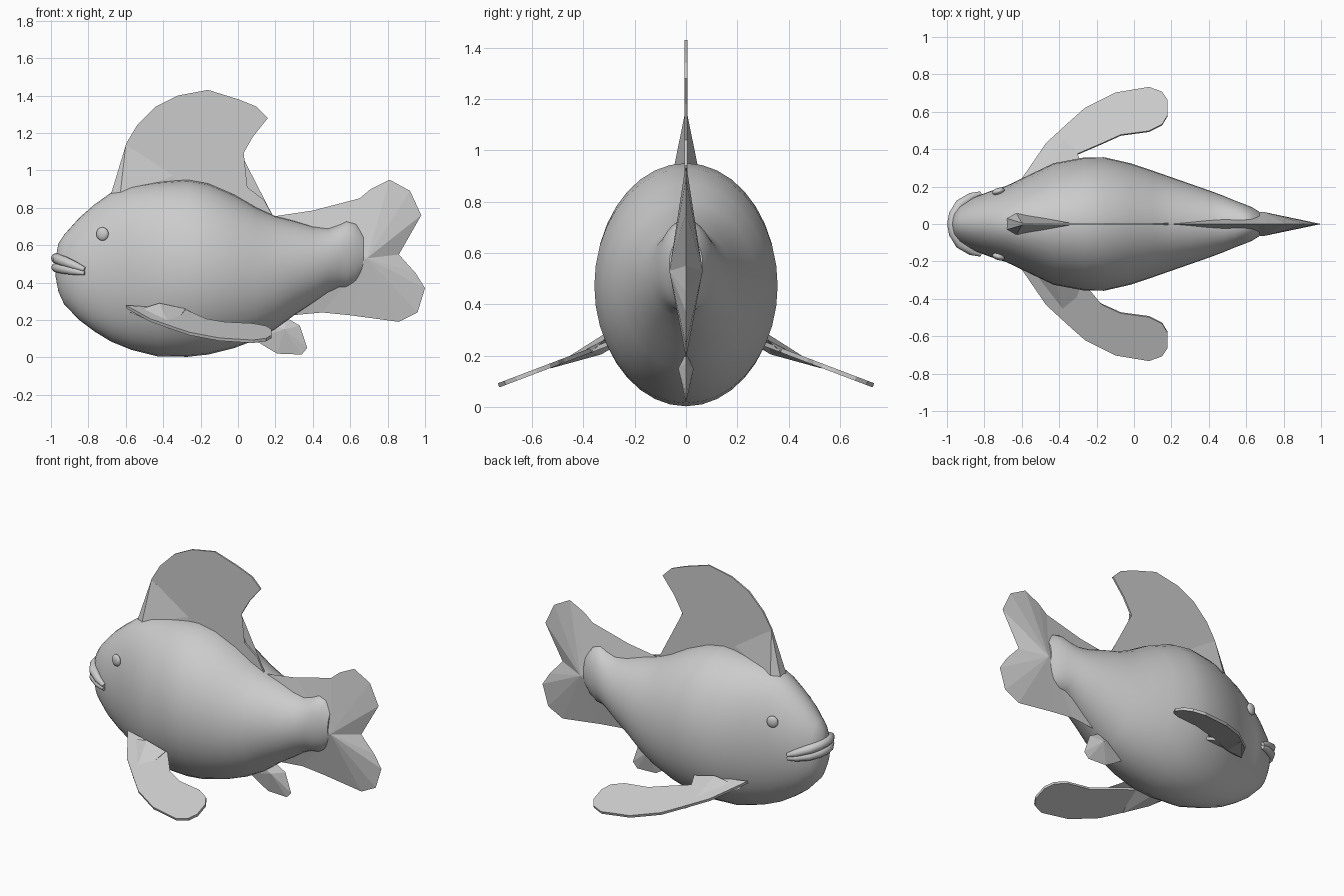
import bpy, bmesh, math
from mathutils import Vector

if "Cube" in bpy.data.objects:
    bpy.data.objects.remove(bpy.data.objects["Cube"])


def finish(name, bm, smooth=False):
    bmesh.ops.recalc_face_normals(bm, faces=bm.faces[:])
    me = bpy.data.meshes.new(name)
    bm.to_mesh(me)
    bm.free()
    for p in me.polygons:
        p.use_smooth = smooth
    ob = bpy.data.objects.new(name, me)
    bpy.context.collection.objects.link(ob)
    return ob


def slab(name, pts, offset):
    """Thin flat plate: 3D outline thickened by +-offset."""
    bm = bmesh.new()
    off = Vector(offset)
    a = [bm.verts.new(Vector(p) + off) for p in pts]
    b = [bm.verts.new(Vector(p) - off) for p in pts]
    n = len(pts)
    caps = [bm.faces.new(a), bm.faces.new(b[::-1])]
    for i in range(n):
        j = (i + 1) % n
        bm.faces.new((a[i], b[i], b[j], a[j]))
    bmesh.ops.triangulate(bm, faces=caps)
    return finish(name, bm)


def ridged_fin(name, outline, centre, half):
    """Fin with a knife edge in the y=0 plane, swelling to a ridge point each side."""
    bm = bmesh.new()
    ring = [bm.verts.new((x, 0, z)) for x, z in outline]
    for s in (1, -1):
        c = bm.verts.new((centre[0], s * half, centre[1]))
        for i in range(len(ring)):
            bm.faces.new((ring[i], ring[(i + 1) % len(ring)], c))
    return finish(name, bm)


def hull(name, pts):
    bm = bmesh.new()
    for p in pts:
        bm.verts.new(p)
    bmesh.ops.convex_hull(bm, input=bm.verts[:])
    return finish(name, bm)


# Body: elliptical rings (x, bottom z, top z, half width)
stations = [
    (-.975, .43, .53, .025), (-.96, .35, .61, .065), (-.93, .285, .655, .10),
    (-.85, .20, .745, .145), (-.77, .14, .815, .175), (-.68, .085, .88, .205),
    (-.57, .04, .915, .258), (-.43, .005, .938, .325), (-.27, .003, .95, .355),
    (-.16, .015, .93, .357), (-.02, .05, .87, .325), (.10, .095, .80, .285),
    (.20, .15, .755, .25), (.30, .225, .73, .215), (.40, .29, .70, .18),
    (.48, .345, .69, .15), (.54, .37, .71, .125), (.58, .37, .73, .11),
    (.63, .395, .72, .09), (.67, .44, .67, .065)]
SEG = 36
bm = bmesh.new()
rings = []
for x, lo, hi, w in stations:
    rings.append([bm.verts.new((x, w * math.cos(t), (lo + hi) / 2 + (hi - lo) / 2 * math.sin(t)))
                  for t in (2 * math.pi * i / SEG for i in range(SEG))])
for r, q in zip(rings, rings[1:]):
    for i in range(SEG):
        j = (i + 1) % SEG
        bm.faces.new((r[i], r[j], q[j], q[i]))
bm.faces.new(rings[0])
bm.faces.new(rings[-1])
body = finish("body", bm, True)
bpy.context.view_layer.objects.active = body
body.select_set(True)
bpy.ops.object.shade_smooth_by_angle(angle=math.radians(40))
body.select_set(False)

# Dorsal fin and the wedge at its front
dorsal = [(-.60, 1.14), (-.54, 1.24), (-.44, 1.34), (-.32, 1.40), (-.16, 1.43), (0, 1.38),
          (.10, 1.34), (.16, 1.28), (.08, 1.18), (0, 1.04), (.05, .91), (.14, .84),
          (.19, .75), (0, .80), (-.30, .90), (-.58, .88)]
slab("dorsal_fin", [(x, 0, z) for x, z in dorsal], (0, .005, 0))
hull("dorsal_wedge", [(-.60, -.006, 1.135), (-.60, .006, 1.135), (-.32, 0, .98), (-.30, 0, .90),
                      (-.68, .03, .87), (-.68, -.03, .87), (-.63, .06, .87), (-.63, -.06, .87)])

# Tail fin
tail = [(.20, .755), (.40, .785), (.65, .85), (.71, .90), (.81, .95), (.92, .89), (.98, .76),
        (.86, .55), (.95, .45), (1.0, .37), (.96, .24), (.86, .19), (.60, .225), (.45, .24),
        (.29, .225), (.28, .50)]
ridged_fin("tail_fin", tail, (.69, .53), .065)

# Small fin under the belly
belly = [(.08, .10), (.15, .055), (.21, .02), (.34, .015), (.37, .05), (.33, .17), (.26, .21), (.10, .20)]
ridged_fin("belly_fin", belly, (.25, .15), .03)

# Side fins, sloping down and outward, with a raised root
side = [(-.60, .24), (-.47, .43), (-.35, .54), (-.26, .62), (-.10, .70), (.08, .73), (.15, .705),
        (.18, .66), (.18, .58), (.15, .53), (.08, .495), (-.07, .475), (-.17, .43), (-.31, .37),
        (-.28, .30)]


def slope(y):
    return .248 - (y - .3) * .38


for s, tag in ((1, "left"), (-1, "right")):
    slab(tag + "_side_fin", [(x, s * y, slope(y)) for x, y in side], (0, s * .003, .008))
    hull(tag + "_side_fin_root", [(-.58, s * .27, .24), (-.42, s * .31, .29), (-.28, s * .32, .26),
                                  (-.31, s * .37, .215), (-.36, s * .53, .15), (-.42, s * .33, .205)])
    # Eyes
    bpy.ops.mesh.primitive_uv_sphere_add(segments=20, ring_count=12, radius=1,
                                         location=(-.725, s * .175, .66), rotation=(0, 0, s * .3))
    eye = bpy.context.object
    eye.name = tag + "_eye"
    eye.scale = (.034, .018, .036)
    bpy.ops.object.shade_smooth()


# Lips: tapered tubes wrapped around the snout
def lip(name, z_front, z_back, radius):
    half = [(-.82, .162, .45), (-.87, .145, .8), (-.93, .105, 1), (-.963, .05, 1)]
    path = half + [(-.972, 0, 1)] + [(x, -y, r) for x, y, r in half[::-1]]
    cu = bpy.data.curves.new(name, 'CURVE')
    cu.dimensions = '3D'
    cu.bevel_depth = radius
    cu.bevel_resolution = 3
    cu.use_fill_caps = True
    sp = cu.splines.new('POLY')
    sp.points.add(len(path) - 1)
    for p, (x, y, r) in zip(sp.points, path):
        f = (x + .972) / .152
        p.co = (x, y, z_front + (z_back - z_front) * f, 1)
        p.radius = r
    sp.use_smooth = True
    cu_ob = bpy.data.objects.new(name, cu)
    bpy.context.collection.objects.link(cu_ob)


lip("upper_lip", .53, .47, .028)
lip("lower_lip", .48, .45, .026)
